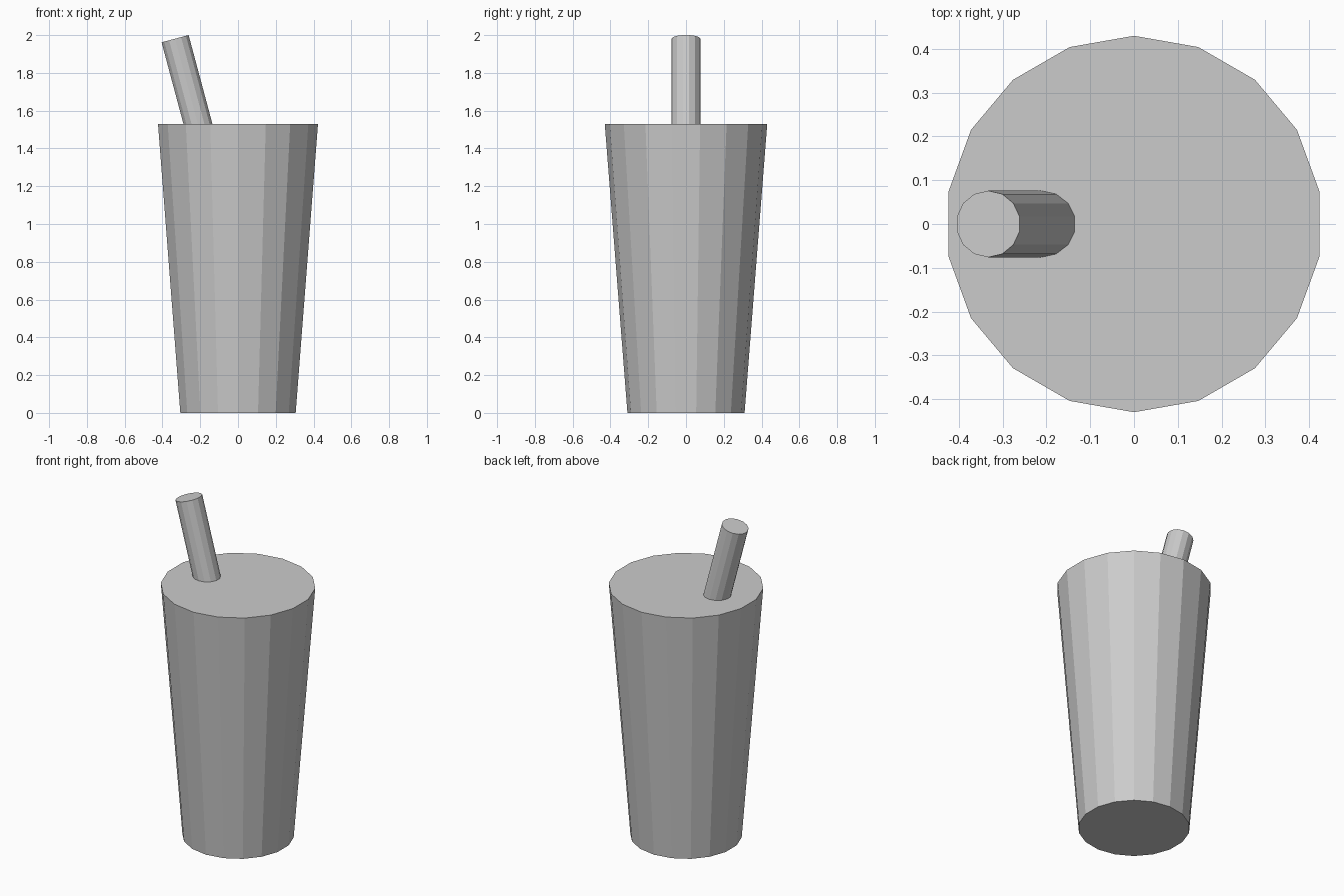
import bpy
import math
from mathutils import Matrix, Vector

if "Cube" in bpy.data.objects:
    bpy.data.objects.remove(bpy.data.objects["Cube"])

grey = bpy.data.materials.new("light grey")
grey.diffuse_color = (0.6, 0.6, 0.6, 1)
grey.use_nodes = True
grey.node_tree.nodes["Principled BSDF"].inputs["Base Color"].default_value = grey.diffuse_color


def tapered_tube(name, sides, r_bottom, r_top, bottom, top):
    """Closed flat-sided cone section from bottom to top, with a corner facing +y."""
    axis = Vector(top) - Vector(bottom)
    bpy.ops.mesh.primitive_cone_add(vertices=sides, radius1=r_bottom, radius2=r_top,
                                    depth=axis.length)
    obj = bpy.context.object
    obj.name = name
    tilt = math.atan2(axis.x, axis.z)
    centre = (Vector(bottom) + Vector(top)) / 2
    obj.data.transform(Matrix.Translation(centre) @ Matrix.Rotation(tilt, 4, 'Y'))
    obj.data.materials.append(grey)
    return obj


# Tapered cup with a flat lid
tapered_tube("cup", 18, 0.31, 0.43, (0, 0, 0), (0, 0, 1.53))

# Straw leaning left, its foot sunk just below the lid
lean = math.radians(15)
straw_top = Vector((-0.333, 0, 1.981))
straw_foot = straw_top - Vector((-math.sin(lean), 0, math.cos(lean))) * 0.52
tapered_tube("straw", 14, 0.076, 0.076, straw_foot, straw_top)
